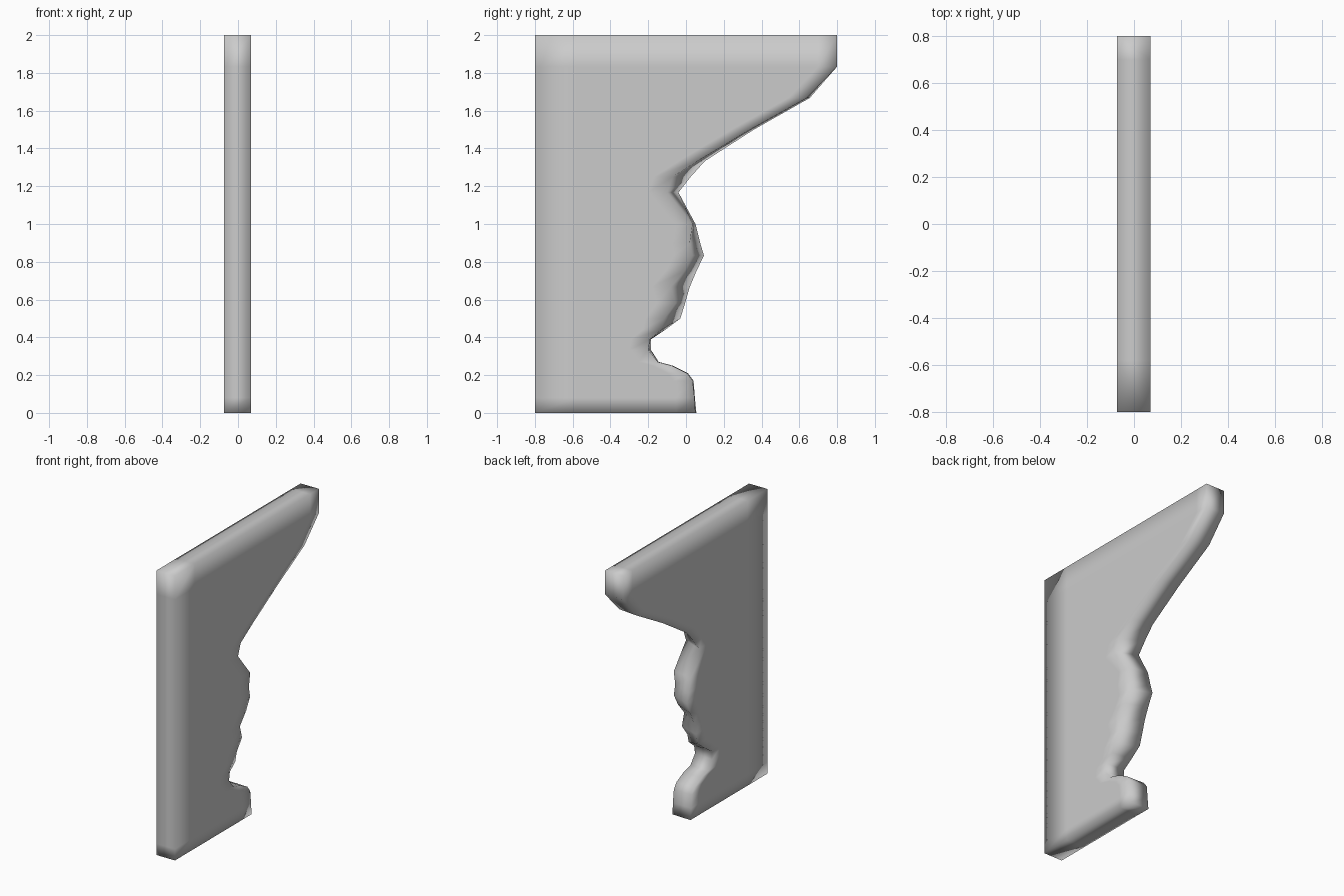
import bpy, bmesh

if "Cube" in bpy.data.objects:
    bpy.data.objects.remove(bpy.data.objects["Cube"])

# Rows of the slab: height, ragged edge on the left face, ragged edge on the right face
ROWS = [
    (0.00, 0.055, 0.05), (0.08, 0.047, 0.045), (0.17, 0.04, 0.035), (0.21, 0.01, 0.005),
    (0.25, -0.07, -0.075), (0.27, -0.145, -0.15), (0.333, -0.185, -0.20),
    (0.39, -0.185, -0.19), (0.44, -0.11, -0.13), (0.50, -0.03, -0.115),
    (0.58, -0.005, -0.055), (0.667, 0.02, -0.08), (0.75, 0.055, -0.01),
    (0.833, 0.095, 0.035), (0.90, 0.075, 0.02), (1.00, 0.05, 0.035),
    (1.167, -0.04, -0.10), (1.25, 0.025, -0.07), (1.333, 0.10, 0.06),
    (1.50, 0.36, 0.34), (1.667, 0.655, 0.64), (1.833, 0.80, 0.80), (2.00, 0.80, 0.80),
]
X_LEFT, X_RIGHT, Y_BACK = -0.073, 0.07, -0.8


def ring(bm, z, left, right):
    """One horizontal cross-section, running round the slab."""
    pts = [(X_RIGHT, y) for y in (Y_BACK, -0.58, right - 0.1, right)]
    pts += [(X_LEFT, y) for y in (left, left - 0.1, -0.58, Y_BACK)]
    return [bm.verts.new((x, y, z)) for x, y in pts]


# Broken slab: stacked cross-sections joined into a skin
bm = bmesh.new()
rings = [ring(bm, *row) for row in ROWS]
for a, b in zip(rings, rings[1:]):
    for i in range(8):
        j = (i + 1) % 8
        bm.faces.new((a[i], a[j], b[j], b[i]))

# Top and bottom strips
for r in (rings[0], rings[-1]):
    for i in range(3):
        bm.faces.new((r[i], r[i + 1], r[6 - i], r[7 - i]))
bmesh.ops.recalc_face_normals(bm, faces=bm.faces)
for f in bm.faces:
    f.smooth = True

mesh = bpy.data.meshes.new("broken_wall_slab")
bm.to_mesh(mesh)
bm.free()
slab = bpy.data.objects.new("broken_wall_slab", mesh)
bpy.context.collection.objects.link(slab)
